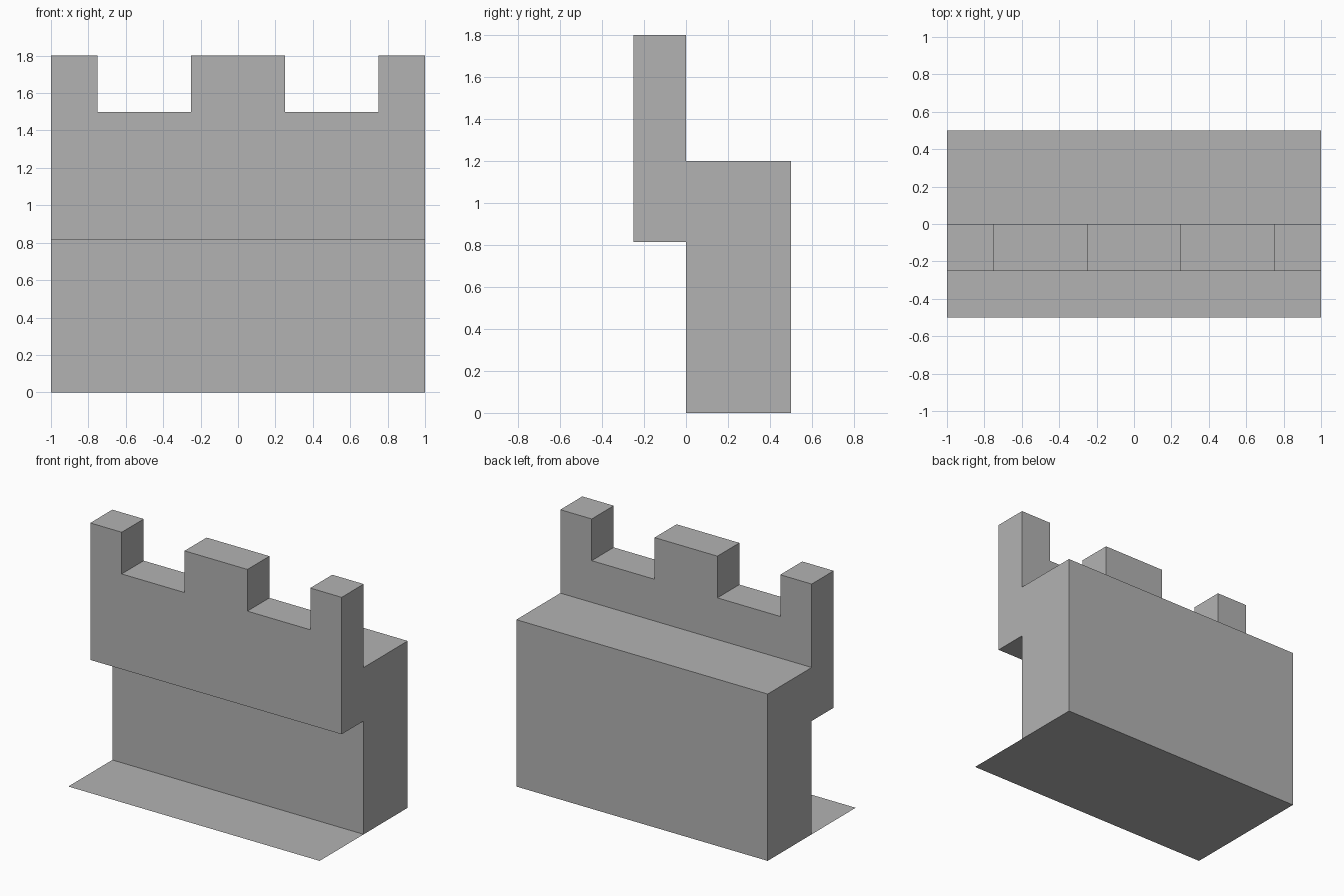
import bpy
import bmesh
import math

cube = bpy.data.objects.get("Cube")
if cube:
    bpy.data.objects.remove(cube, do_unlink=True)

# Single stone colour
stone = bpy.data.materials.new("stone_grey")
stone.use_nodes = True
GREY = (0.45, 0.45, 0.45, 1.0)
stone.diffuse_color = GREY
stone.node_tree.nodes["Principled BSDF"].inputs["Base Color"].default_value = GREY


def add_object(name, bm):
    mesh = bpy.data.meshes.new(name)
    bm.to_mesh(mesh)
    bm.free()
    mesh.materials.append(stone)
    obj = bpy.data.objects.new(name, mesh)
    bpy.context.collection.objects.link(obj)
    return obj


HALF = 1.0
CRENEL_Z = 1.5
MERLON_HEIGHT = 0.3

# Wall with walkway and overhanging parapet: side profile (y, z) swept along x
profile = [(0.5, 0), (0.5, 1.2), (0, 1.2), (0, CRENEL_Z),
           (-0.25, CRENEL_Z), (-0.25, 0.815), (0, 0.815), (0, 0)]
bm = bmesh.new()
end = bm.faces.new([bm.verts.new((-HALF, y, z)) for y, z in profile])
swept = bmesh.ops.extrude_face_region(bm, geom=[end], use_keep_orig=True)
moved = [v for v in swept["geom"] if isinstance(v, bmesh.types.BMVert)]
bmesh.ops.translate(bm, verts=moved, vec=(2 * HALF, 0, 0))

# Split the parapet top and raise the merlons
for x in (-0.75, -0.25, 0.25, 0.75):
    bmesh.ops.bisect_plane(bm, geom=bm.verts[:] + bm.edges[:] + bm.faces[:],
                           plane_co=(x, 0, 0), plane_no=(1, 0, 0))
merlons = []
for f in bm.faces:
    c = f.calc_center_median()
    if abs(c.z - CRENEL_Z) < 0.001 and (abs(c.x) < 0.25 or abs(c.x) > 0.75):
        merlons.append(f)
raised = bmesh.ops.extrude_discrete_faces(bm, faces=merlons)["faces"]
bmesh.ops.translate(bm, verts=list({v for f in raised for v in f.verts}),
                    vec=(0, 0, MERLON_HEIGHT))
bmesh.ops.remove_doubles(bm, verts=bm.verts[:], dist=0.0001)
bmesh.ops.recalc_face_normals(bm, faces=bm.faces[:])

# Open the underside, which the ground plate closes, and join flat faces
underside = [f for f in bm.faces if f.calc_center_median().z < 0.001]
bmesh.ops.delete(bm, geom=underside, context='FACES')
bmesh.ops.dissolve_limit(bm, angle_limit=math.radians(1),
                         verts=bm.verts[:], edges=bm.edges[:])
add_object("battlement_wall", bm)

# Thin ground plate running out in front of the wall
bm = bmesh.new()
bm.faces.new([bm.verts.new((x, y, 0)) for x, y in
              ((-HALF, -0.5), (HALF, -0.5), (HALF, 0.5), (-HALF, 0.5))])
add_object("ground_plate", bm)
